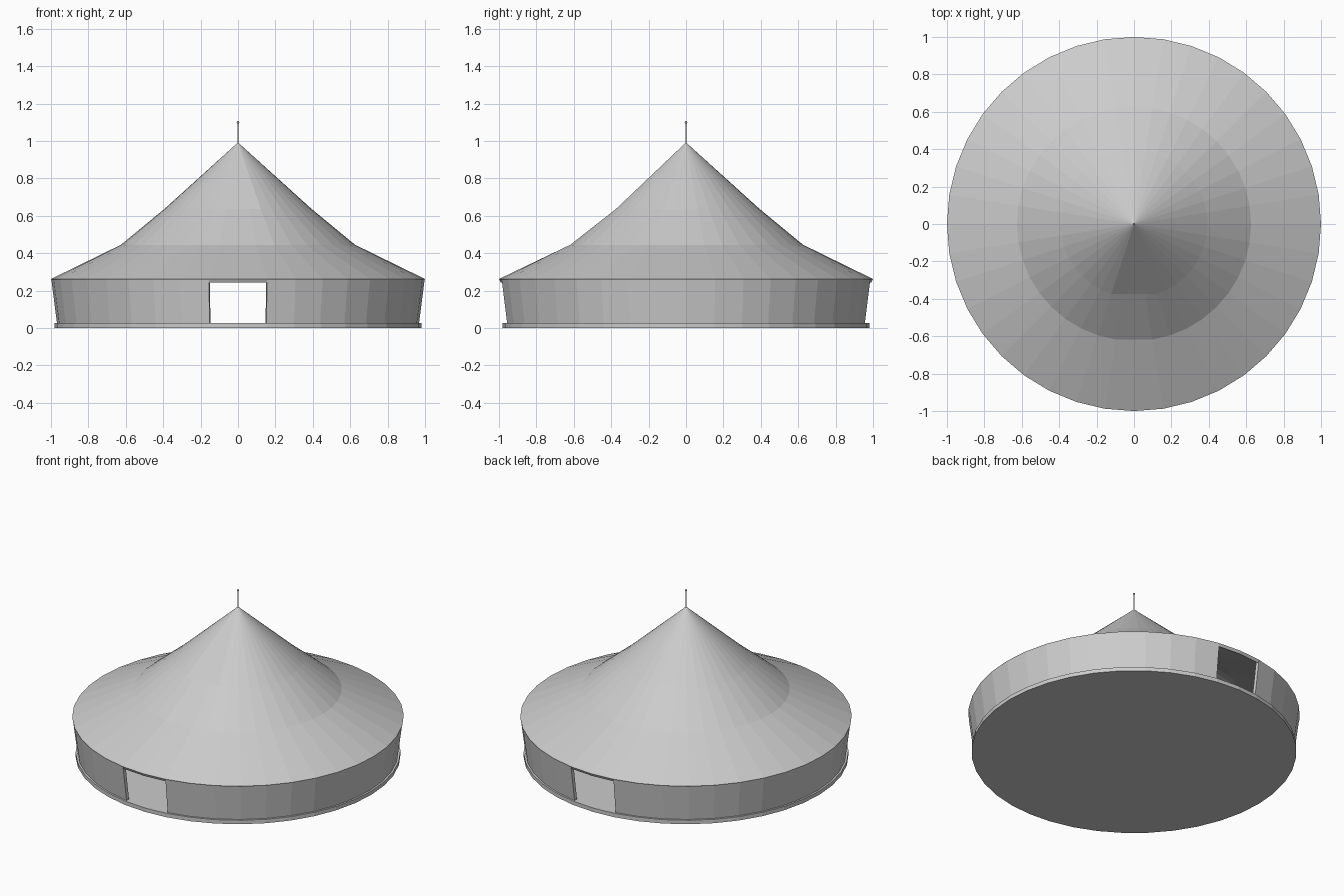
import bpy, bmesh
from math import sin, cos, radians

if "Cube" in bpy.data.objects:
    bpy.data.objects.remove(bpy.data.objects["Cube"])

SEG = 40
STEP = 360 / SEG


def ring(bm, r, z, flat=0):
    """Ring of vertices; the front arc of +-flat degrees is pressed onto its chord."""
    verts = []
    for i in range(SEG):
        a = radians(i * STEP)
        x, y = r * cos(a), r * sin(a)
        if flat:
            y = max(y, -r * cos(radians(flat)))
        verts.append(bm.verts.new((x, y, z)))
    return verts


def bridge(bm, low, high, skip=()):
    for i in range(SEG):
        if i not in skip:
            j = (i + 1) % SEG
            bm.faces.new((low[i], low[j], high[j], high[i]))


def finish(bm, name, thickness=0):
    for v in [v for v in bm.verts if not v.link_faces]:
        bm.verts.remove(v)
    mesh = bpy.data.meshes.new(name)
    bm.to_mesh(mesh)
    bm.free()
    obj = bpy.data.objects.new(name, mesh)
    bpy.context.collection.objects.link(obj)
    if thickness:
        mod = obj.modifiers.new("thickness", 'SOLIDIFY')
        mod.thickness = thickness
        mod.offset = -1
    return obj


# Floor disc
bm = bmesh.new()
low, high = ring(bm, 0.98, 0), ring(bm, 0.98, 0.026)
bridge(bm, low, high)
bm.faces.new(low[::-1])
bm.faces.new(high)
finish(bm, "floor")

# Flared wall with front and back doorways, each two segments wide
bm = bmesh.new()
bridge(bm, ring(bm, 0.968, 0.026), ring(bm, 0.998, 0.26), skip=(9, 10, 29, 30))
finish(bm, "wall", 0.02)

# Concave canvas roof, pressed flat at the front of the upper rings
bm = bmesh.new()
rings = [ring(bm, 1.0, 0.262), ring(bm, 0.626, 0.445, 9), ring(bm, 0.393, 0.637, 18)]
for a, b in zip(rings, rings[1:]):
    bridge(bm, a, b)
apex = bm.verts.new((0, 0, 0.992))
for i in range(SEG):
    bm.faces.new((rings[-1][i], rings[-1][(i + 1) % SEG], apex))
finish(bm, "roof", 0.02)

# Pole with a small knob above the peak
bpy.ops.mesh.primitive_cylinder_add(vertices=12, radius=0.004, depth=0.13, location=(0, 0, 1.035))
bpy.context.object.name = "pole"
bpy.ops.mesh.primitive_uv_sphere_add(segments=12, ring_count=8, radius=0.007, location=(0, 0, 1.1))
bpy.context.object.name = "pole_knob"
